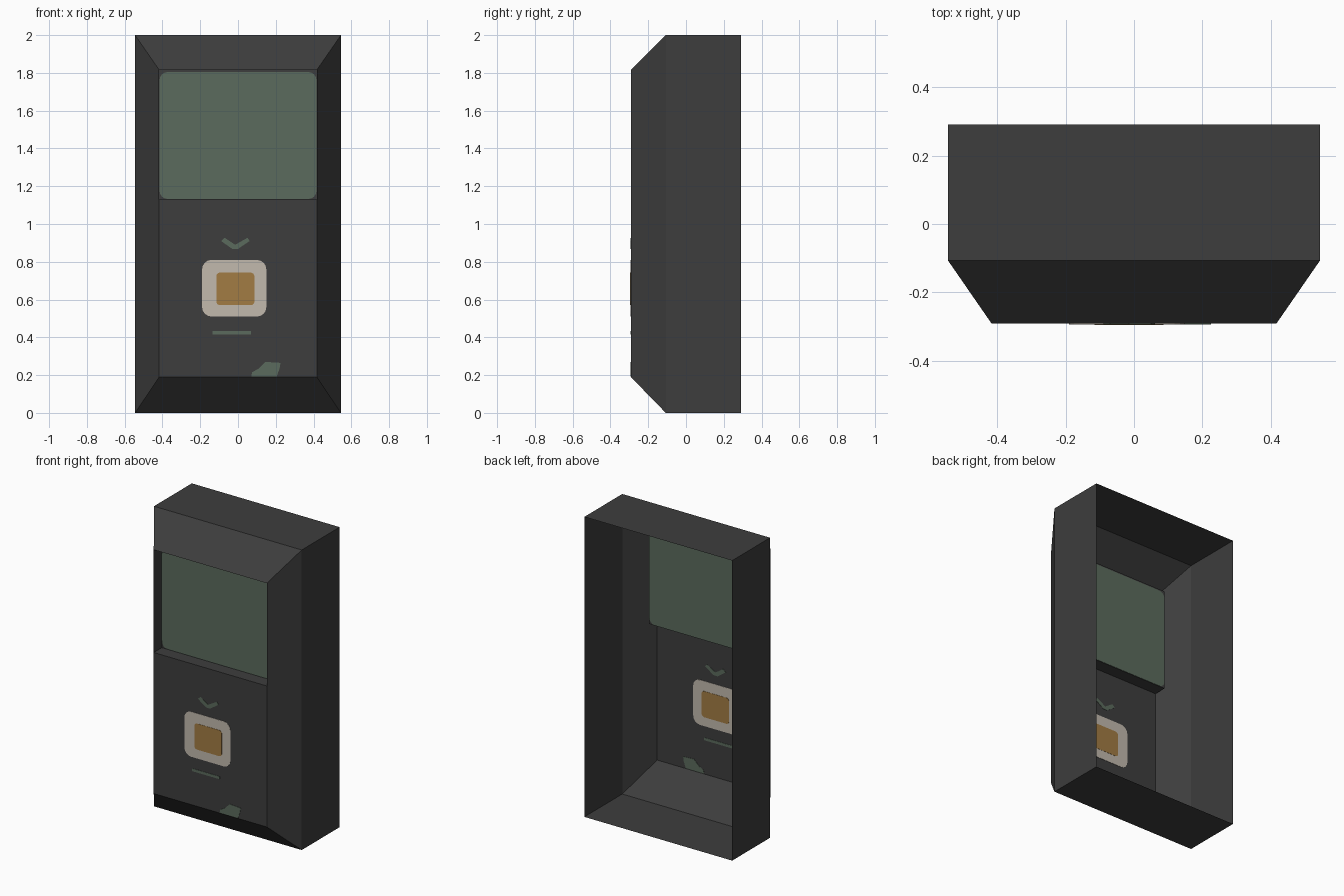
import bpy, bmesh, math

if "Cube" in bpy.data.objects:
    bpy.data.objects.remove(bpy.data.objects["Cube"])


def material(name, rgb):
    """Flat colour given as sRGB 0-255, stored as linear."""
    lin = [((c / 255 + 0.055) / 1.055) ** 2.4 for c in rgb]
    m = bpy.data.materials.new(name)
    m.diffuse_color = (*lin, 1)
    m.use_nodes = True
    m.node_tree.nodes["Principled BSDF"].inputs["Base Color"].default_value = m.diffuse_color
    return m


CHARCOAL = material("charcoal", (61, 61, 61))
GREEN = material("dull_green", (91, 107, 93))
CREAM = material("cream", (194, 186, 174))
AMBER = material("amber", (162, 124, 67))

FRONT, SCREEN_Y = -0.292, -0.207


def finish(bm, name, mat):
    me = bpy.data.meshes.new(name)
    bm.to_mesh(me)
    bm.free()
    me.materials.append(mat)
    ob = bpy.data.objects.new(name, me)
    bpy.context.collection.objects.link(ob)
    return ob


def ring(bm, half, z0, z1, y):
    return [bm.verts.new((x, y, z)) for x, z in
            ((-half, z0), (half, z0), (half, z1), (-half, z1))]


def rings_surface(name, specs, cap):
    """Thin open surface through a chain of rectangles."""
    bm = bmesh.new()
    rings = [ring(bm, *s) for s in specs]
    for a, b in zip(rings, rings[1:]):
        for i in range(4):
            j = (i + 1) % 4
            bm.faces.new((a[i], a[j], b[j], b[i]))
    if cap:
        bm.faces.new(rings[-1])
    return finish(bm, name, CHARCOAL)


def plate(name, pts, y, thick, mat):
    """Thin plate set through a panel so that it shows on both sides."""
    bm = bmesh.new()
    f = bm.faces.new([bm.verts.new((x, y - thick / 2, z)) for x, z in pts])
    new = bmesh.ops.extrude_face_region(bm, geom=[f])["geom"]
    for v in new:
        if isinstance(v, bmesh.types.BMVert):
            v.co.y += thick
    bmesh.ops.recalc_face_normals(bm, faces=bm.faces)
    return finish(bm, name, mat)


def rounded(x0, x1, z0, z1, r, n=4):
    pts = []
    for k, (cx, cz) in enumerate(((x1 - r, z1 - r), (x0 + r, z1 - r),
                                  (x0 + r, z0 + r), (x1 - r, z0 + r))):
        for i in range(n + 1):
            a = math.pi / 2 * (k + i / n)
            pts.append((cx + r * math.cos(a), cz + r * math.sin(a)))
    return pts


# Casing: open at the back, with a bevelled front frame
rings_surface("casing", [(0.545, 0, 2, 0.292), (0.545, 0, 2, -0.107),
                         (0.417, 0.19, 1.815, FRONT)], False)
# Lower front panel
rings_surface("front_panel", [(0.417, 0.19, 1.13, FRONT)], True)
# Recess for the screen
rings_surface("screen_recess", [(0.417, 1.13, 1.815, FRONT),
                                (0.417, 1.13, 1.815, SCREEN_Y)], True)

# Screen
plate("screen", rounded(-0.416, 0.416, 1.132, 1.805, 0.045), SCREEN_Y, 0.004, GREEN)

# Button surround and button
plate("button_surround", rounded(-0.19, 0.15, 0.51, 0.81, 0.05), FRONT, 0.004, CREAM)
plate("button", rounded(-0.115, 0.087, 0.57, 0.743, 0.02), FRONT, 0.007, AMBER)

# Painted marks: arrow, line and worn patch
plate("arrow_mark", [(-0.09, 0.91), (-0.03, 0.868), (0.0, 0.868), (0.062, 0.91),
                     (0.05, 0.927), (-0.015, 0.89), (-0.07, 0.927)],
      FRONT, 0.004, GREEN)
plate("line_mark", [(-0.135, 0.416), (0.07, 0.416), (0.07, 0.434), (-0.135, 0.434)],
      FRONT, 0.004, GREEN)
plate("worn_patch", [(0.07, 0.192), (0.205, 0.192), (0.22, 0.235), (0.225, 0.265),
                     (0.145, 0.27), (0.11, 0.235), (0.075, 0.215)],
      FRONT, 0.004, GREEN)
